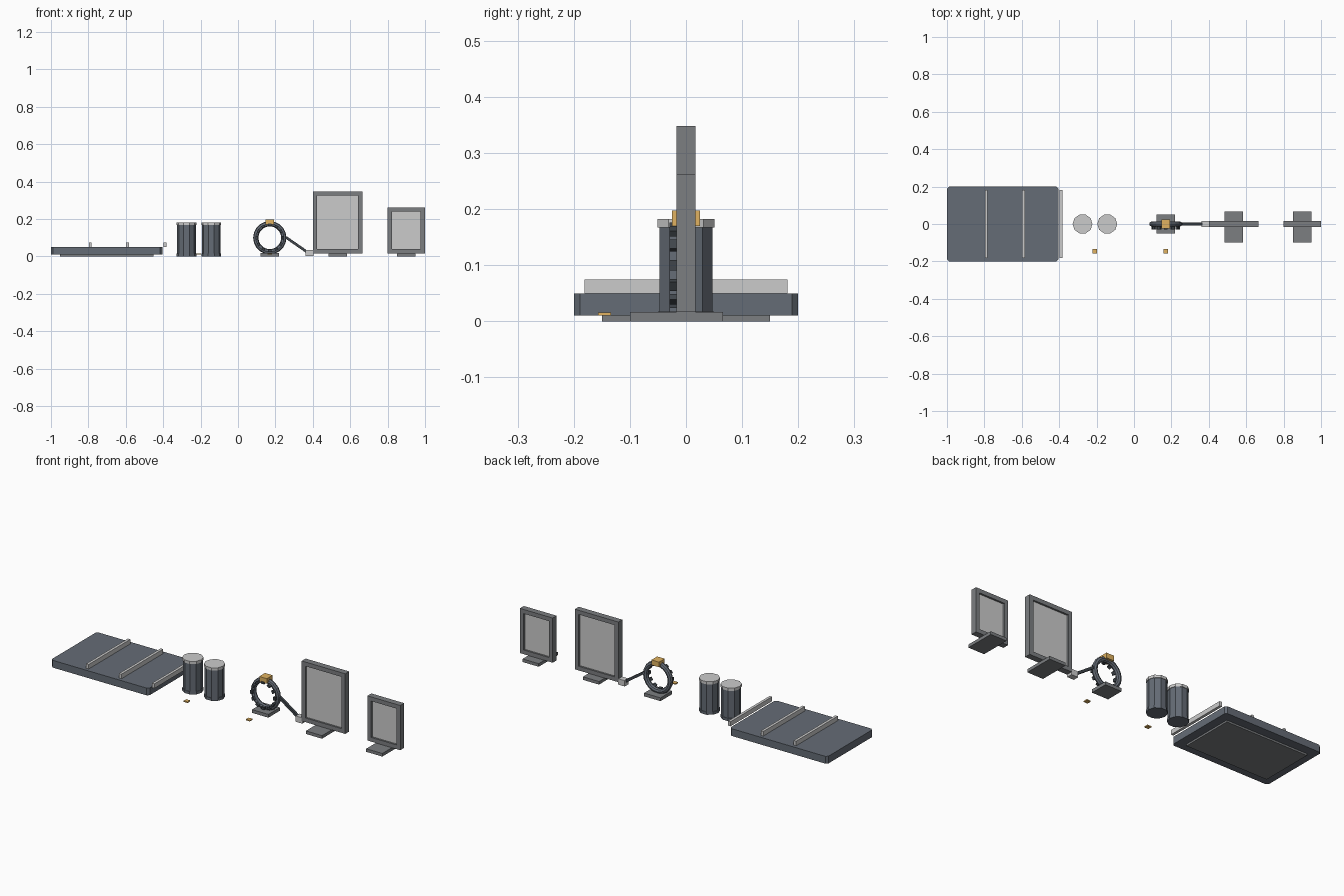
import bpy, bmesh, math
from mathutils import Matrix, Vector

if "Cube" in bpy.data.objects:
    bpy.data.objects.remove(bpy.data.objects["Cube"])


def material(name, col):
    m = bpy.data.materials.new(name)
    m.diffuse_color = (*col, 1)
    m.use_nodes = True
    m.node_tree.nodes["Principled BSDF"].inputs["Base Color"].default_value = m.diffuse_color
    return m


STEEL = material("steel", (0.13, 0.15, 0.18))
DARK = material("dark_metal", (0.05, 0.06, 0.07))
LIGHT = material("pale_metal", (0.6, 0.6, 0.6))
GREY = material("mid_grey", (0.2, 0.21, 0.22))
BRASS = material("brass", (0.75, 0.45, 0.12))


def finish(bm, name, mat):
    bmesh.ops.recalc_face_normals(bm, faces=bm.faces)
    me = bpy.data.meshes.new(name)
    bm.to_mesh(me)
    bm.free()
    me.materials.append(mat)
    ob = bpy.data.objects.new(name, me)
    bpy.context.collection.objects.link(ob)
    return ob


def box(name, x, y, z, mat, rot=None):
    """Box from (min, max) ranges, optionally turned about the y axis."""
    bm = bmesh.new()
    bmesh.ops.create_cube(bm, size=1)
    size = [r[1] - r[0] for r in (x, y, z)]
    mid = Vector([(r[0] + r[1]) / 2 for r in (x, y, z)])
    m = Matrix.Rotation(rot or 0, 4, 'Y') @ Matrix.Diagonal((*size, 1))
    bmesh.ops.transform(bm, matrix=Matrix.Translation(mid) @ m, verts=bm.verts)
    return finish(bm, name, mat)


def drum(name, x, r, z0, z1, mat):
    """Ten-sided upright prism."""
    bm = bmesh.new()
    bmesh.ops.create_cone(bm, cap_ends=True, segments=10, radius1=r, radius2=r, depth=z1 - z0,
                          matrix=Matrix.Translation((x, 0, (z0 + z1) / 2))
                          @ Matrix.Rotation(math.pi / 2, 4, 'Z'))
    return finish(bm, name, mat)


def ring(name, centre, major, minor, segs, sides, mat):
    """Faceted torus standing in the xz plane."""
    bm = bmesh.new()
    loops = []
    for i in range(segs):
        a = 2 * math.pi * i / segs
        loop = []
        for j in range(sides):
            b = 2 * math.pi * j / sides
            r = major + minor * math.cos(b)
            loop.append(bm.verts.new((centre[0] + r * math.cos(a), centre[1] + minor * math.sin(b),
                                      centre[2] + r * math.sin(a))))
        loops.append(loop)
    for i in range(segs):
        p, q = loops[i], loops[(i + 1) % segs]
        for j in range(sides):
            k = (j + 1) % sides
            bm.faces.new((p[j], q[j], q[k], p[k]))
    return finish(bm, name, mat)


def frame(name, x, y, z, t, mat):
    """Rectangular border with an open middle."""
    bm = bmesh.new()
    rects = []
    for yy in y:
        for d in (0, t):
            x0, x1, z0, z1 = x[0] + d, x[1] - d, z[0] + d, z[1] - d
            rects.append([bm.verts.new(c) for c in
                          ((x0, yy, z0), (x1, yy, z0), (x1, yy, z1), (x0, yy, z1))])
    for a, b in ((0, 1), (1, 3), (3, 2), (2, 0)):
        for i in range(4):
            j = (i + 1) % 4
            bm.faces.new((rects[a][i], rects[a][j], rects[b][j], rects[b][i]))
    return finish(bm, name, mat)


# Low platform with clipped corners, plinth and cross rails
deck = box("platform_deck", (-1, -0.405), (-0.2, 0.2), (0.01, 0.05), STEEL)
bm = bmesh.new()
bm.from_mesh(deck.data)
uprights = [e for e in bm.edges if abs(e.verts[0].co.z - e.verts[1].co.z) > 0.01]
bmesh.ops.bevel(bm, geom=uprights, offset=0.011, segments=1, affect='EDGES')
bm.to_mesh(deck.data)
bm.free()
box("platform_plinth", (-0.953, -0.453), (-0.15, 0.15), (0, 0.01), GREY)
for i, x in enumerate((-0.79, -0.59, -0.39)):
    box(f"platform_rail_{i + 1}", (x - 0.0075, x + 0.0075), (-0.181, 0.181), (0.05, 0.075), LIGHT)

# Pair of drums
for i, x in enumerate((-0.275, -0.143)):
    drum(f"drum_foot_{i + 1}", x, 0.053, 0, 0.015, STEEL)
    drum(f"drum_body_{i + 1}", x, 0.05, 0.015, 0.167, STEEL)
    drum(f"drum_lid_{i + 1}", x, 0.053, 0.167, 0.182, LIGHT)

# Small brass tags lying in front
for i, x in enumerate((-0.209, 0.17)):
    box(f"brass_tag_{i + 1}", (x - 0.012, x + 0.012), (-0.157, -0.134), (0.01, 0.016), BRASS)

# Standing ring with studs, foot, brass block and arm
C = (0.17, 0, 0.1)
ring("ring_body", C, 0.075, 0.014, 20, 8, STEEL)
for i in range(12):
    a = 2 * math.pi * i / 12
    x, z = C[0] + 0.07 * math.cos(a), C[2] + 0.07 * math.sin(a)
    box(f"ring_stud_{i + 1}", (x - 0.006, x + 0.006), (-0.029, -0.01), (z - 0.009, z + 0.009),
        DARK, -a)
box("ring_foot", (0.12, 0.22), (-0.05, 0.05), (0, 0.018), GREY)
box("ring_top_block", (0.147, 0.193), (-0.025, 0.025), (0.17, 0.198), BRASS)
a, b = Vector((0.255, 0, 0.103)), Vector((0.375, 0, 0.02))
mid, half = (a + b) / 2, (b - a).length / 2
box("ring_arm", (mid.x - half, mid.x + half), (-0.007, 0.007), (mid.z - 0.007, mid.z + 0.007),
    DARK, math.atan2(a.z - b.z, b.x - a.x))
box("arm_end_block", (0.362, 0.403), (-0.016, 0.016), (0.003, 0.035), LIGHT)

# Two framed upright panels on feet
for i, (x0, x1, top) in enumerate(((0.4, 0.665, 0.348), (0.8, 1.0, 0.263))):
    frame(f"panel_frame_{i + 1}", (x0, x1), (-0.017, 0.017), (0.017, top), 0.023, GREY)
    box(f"panel_sheet_{i + 1}", (x0 + 0.02, x1 - 0.02), (-0.007, 0.007), (0.037, top - 0.02), LIGHT)
    m = (x0 + x1) / 2
    box(f"panel_foot_{i + 1}", (m - 0.049, m + 0.049), (-0.1, 0.066), (0, 0.017), GREY)
